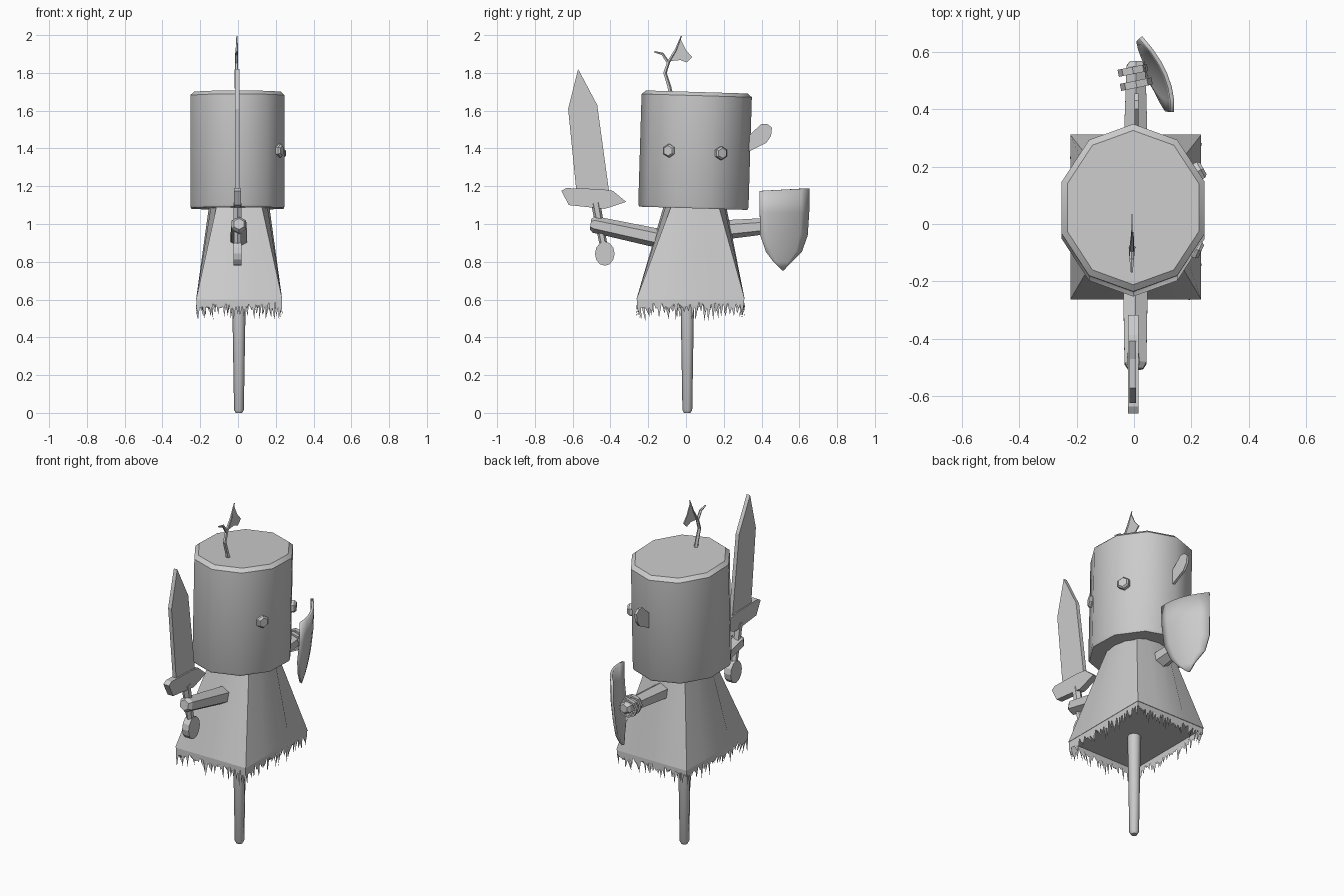
import bpy, bmesh, math, random
from mathutils import Vector, Matrix

if "Cube" in bpy.data.objects:
    bpy.data.objects.remove(bpy.data.objects["Cube"])

random.seed(4)
TAU = 2 * math.pi


def finish(name, bm, smooth=None):
    bmesh.ops.recalc_face_normals(bm, faces=bm.faces[:])
    me = bpy.data.meshes.new(name)
    bm.to_mesh(me)
    bm.free()
    ob = bpy.data.objects.new(name, me)
    bpy.context.collection.objects.link(ob)
    if smooth:
        bpy.ops.object.select_all(action='DESELECT')
        ob.select_set(True)
        bpy.context.view_layer.objects.active = ob
        bpy.ops.object.shade_smooth_by_angle(angle=math.radians(smooth))
    return ob


def loft(name, rings, caps=True, smooth=None):
    """Skin a list of closed point rings."""
    bm = bmesh.new()
    vs = [[bm.verts.new(p) for p in r] for r in rings]
    n = len(vs[0])
    for a, b in zip(vs, vs[1:]):
        for i in range(n):
            j = (i + 1) % n
            bm.faces.new((a[i], a[j], b[j], b[i]))
    if caps:
        bm.faces.new(vs[0])
        bm.faces.new(vs[-1])
    return finish(name, bm, smooth)


def tube(name, path, radii, sides, smooth=None):
    """Round bar along a path of points."""
    pts = [Vector(p) for p in path]
    rings = []
    for i, p in enumerate(pts):
        d = (pts[min(i + 1, len(pts) - 1)] - pts[max(i - 1, 0)]).normalized()
        u = d.cross(Vector((1, 0, 0)))
        u = (u if u.length > 0.1 else Vector((0, 1, 0))).normalized()
        w = d.cross(u)
        rings.append([p + radii[i] * (math.cos(TAU * k / sides) * u + math.sin(TAU * k / sides) * w)
                      for k in range(sides)])
    return loft(name, rings, smooth=smooth)


def plate(name, pts, x, t):
    """Flat outline in the y-z plane with thickness t."""
    return loft(name, [[(x + s * t / 2, y, z) for y, z in pts] for s in (-1, 1)])


# head: ten-sided drum, slightly tilted, with bevelled top rim
def head_ring(z, k):
    return [(0.262 * k * math.sin(TAU * i / 10), 0.292 * k * math.cos(TAU * i / 10), z) for i in range(10)]


head = loft("head", [head_ring(-0.307, 0.98), head_ring(-0.295, 1), head_ring(0.29, 1), head_ring(0.309, 0.92)], smooth=40)
head.location = (-0.003, 0.048, 1.39)
head.rotation_euler.x = -0.03

# eyes: hexagonal studs on the +x side
for side, loc, ang in (("front", (0.218, -0.088, 1.388), -0.42), ("back", (0.226, 0.185, 1.375), 0.5)):
    d = Vector((math.cos(ang), math.sin(ang), 0))
    p = Vector(loc)
    tube("eye_" + side, [p - 0.02 * d, p + 0.008 * d, p + 0.018 * d], [0.036, 0.036, 0.027], 6)

# small leaf at the back of the head
plate("side_leaf", [(0.32, 1.38), (0.335, 1.385), (0.425, 1.43), (0.45, 1.465), (0.455, 1.51),
                    (0.43, 1.53), (0.40, 1.53), (0.335, 1.47), (0.32, 1.47)], 0.008, 0.014)

# sprout on top
tube("sprout_stem", [(-0.005, -0.08, 1.68), (-0.007, -0.09, 1.73), (-0.008, -0.112, 1.80), (-0.008, -0.092, 1.86),
                     (-0.006, -0.055, 1.92), (-0.006, -0.025, 1.995)], [0.012, 0.011, 0.010, 0.009, 0.007, 0.003], 5)
tube("sprout_twig", [(-0.008, -0.095, 1.855), (-0.008, -0.125, 1.90), (-0.008, -0.168, 1.912)], [0.009, 0.008, 0.004], 5)
plate("sprout_leaf", [(-0.09, 1.862), (-0.03, 1.868), (0.005, 1.855), (0.033, 1.883), (0.0, 1.92), (-0.03, 1.98),
                      (-0.055, 1.92)], -0.007, 0.006)


# body: square hem rising to a round neck
def body_ring(z, rx, ry, cy, sq):
    ring = []
    for i in range(16):
        c, s = math.cos(TAU * i / 16), math.sin(TAU * i / 16)
        m = (1 - sq) + sq / max(abs(c), abs(s))
        ring.append((0.006 + rx * m * c, cy + ry * m * s, z))
    return ring


loft("body", [body_ring(0.60, 0.228, 0.287, 0.024, 1), body_ring(1.15, 0.152, 0.152, 0.05, 0)], smooth=40)

# ragged hem: torn strip around the square edge
bm = bmesh.new()
corners = [Vector((0.006 + 0.226 * a, 0.024 + 0.284 * b, 0)) for a, b in ((-1, -1), (1, -1), (1, 1), (-1, 1))]
for k in range(4):
    a, b = corners[k], corners[(k + 1) % 4]
    n = 26
    prev = None
    for i in range(n + 1):
        p = a.lerp(b, i / n)
        z = random.uniform(0.555, 0.585)
        cur = (bm.verts.new((p.x, p.y, 0.605)), bm.verts.new((p.x, p.y, z)))
        if prev:
            q = a.lerp(b, (i - random.uniform(0.2, 0.8)) / n)
            q = q + (Vector((0.006, 0.024, 0)) - q) * random.uniform(-0.02, 0.06)
            tip = bm.verts.new((q.x, q.y, random.uniform(0.485, 0.56)))
            bm.faces.new((prev[0], cur[0], cur[1], prev[1]))
            bm.faces.new((prev[1], cur[1], tip))
        prev = cur
finish("ragged_hem", bm)

# pole
tube("pole", [(0.005, 0.007, 0), (0.005, 0.007, 0.015), (0.005, 0.007, 0.62)], [0.017, 0.026, 0.036], 8, 50)

# arms
tube("sword_arm", [(0.005, -0.08, 0.91), (0.005, -0.485, 0.997), (0.005, -0.505, 1.0)], [0.052, 0.044, 0.03], 6)
tube("shield_arm", [(0.005, 0.10, 0.96), (0.007, 0.55, 1.0), (0.007, 0.567, 1.0)], [0.055, 0.038, 0.025], 6)

# straps: open bands around the shield arm
for i, (x, y, r) in enumerate(((-0.004, 0.535, 0.052), (0.008, 0.487, 0.056))):
    bm = bmesh.new()
    bmesh.ops.create_cone(bm, cap_ends=False, segments=8, radius1=r, radius2=r, depth=0.025)
    bm.transform(Matrix.Translation((x, y, 0.995)) @ Matrix.Rotation(0.2, 4, 'Z') @ Matrix.Rotation(math.pi / 2, 4, 'X'))
    ob = finish("shield_strap_%d" % i, bm)
    ob.modifiers.new("thickness", 'SOLIDIFY').thickness = 0.01

# sword
plate("sword_blade", [(-0.571, 1.82), (-0.624, 1.61), (-0.58, 1.17), (-0.407, 1.17), (-0.47, 1.63)], -0.004, 0.022)
plate("sword_guard", [(-0.635, 1.19), (-0.66, 1.175), (-0.62, 1.10), (-0.43, 1.08), (-0.317, 1.117),
                      (-0.386, 1.175), (-0.45, 1.185)], -0.003, 0.036)
tube("sword_grip", [(-0.003, -0.478, 1.11), (-0.003, -0.435, 0.88)], [0.025, 0.02], 6)
plate("sword_pommel", [(-0.43 + 0.052 * math.cos(TAU * i / 12), 0.843 + 0.064 * math.sin(TAU * i / 12))
                       for i in range(12)], -0.003, 0.042)

# shield: curved sheet, widths read down the outline
rows = [(1.182, 0.39, 0.65), (1.06, 0.39, 0.648), (0.94, 0.393, 0.64), (0.855, 0.422, 0.61), (0.80, 0.463, 0.555),
        (0.757, 0.507, 0.515)]
bm = bmesh.new()
grid = []
for z, y0, y1 in rows:
    row = []
    t = (1.182 - z) / 0.425
    for j in range(7):
        y = y0 + (y1 - y0) * j / 6
        s = (y - 0.52) / 0.13
        x = 0.078 - 0.055 * s + 0.032 * (1 - s * s) - 0.075 * t * t + 0.01 * t
        row.append(bm.verts.new((x, y, z + (0.007 * s if t == 0 else 0))))
    grid.append(row)
for a, b in zip(grid, grid[1:]):
    for j in range(6):
        bm.faces.new((a[j], a[j + 1], b[j + 1], b[j]))
shield = finish("shield", bm, 40)
mod = shield.modifiers.new("thickness", 'SOLIDIFY')
mod.thickness = 0.014
mod.offset = 0
